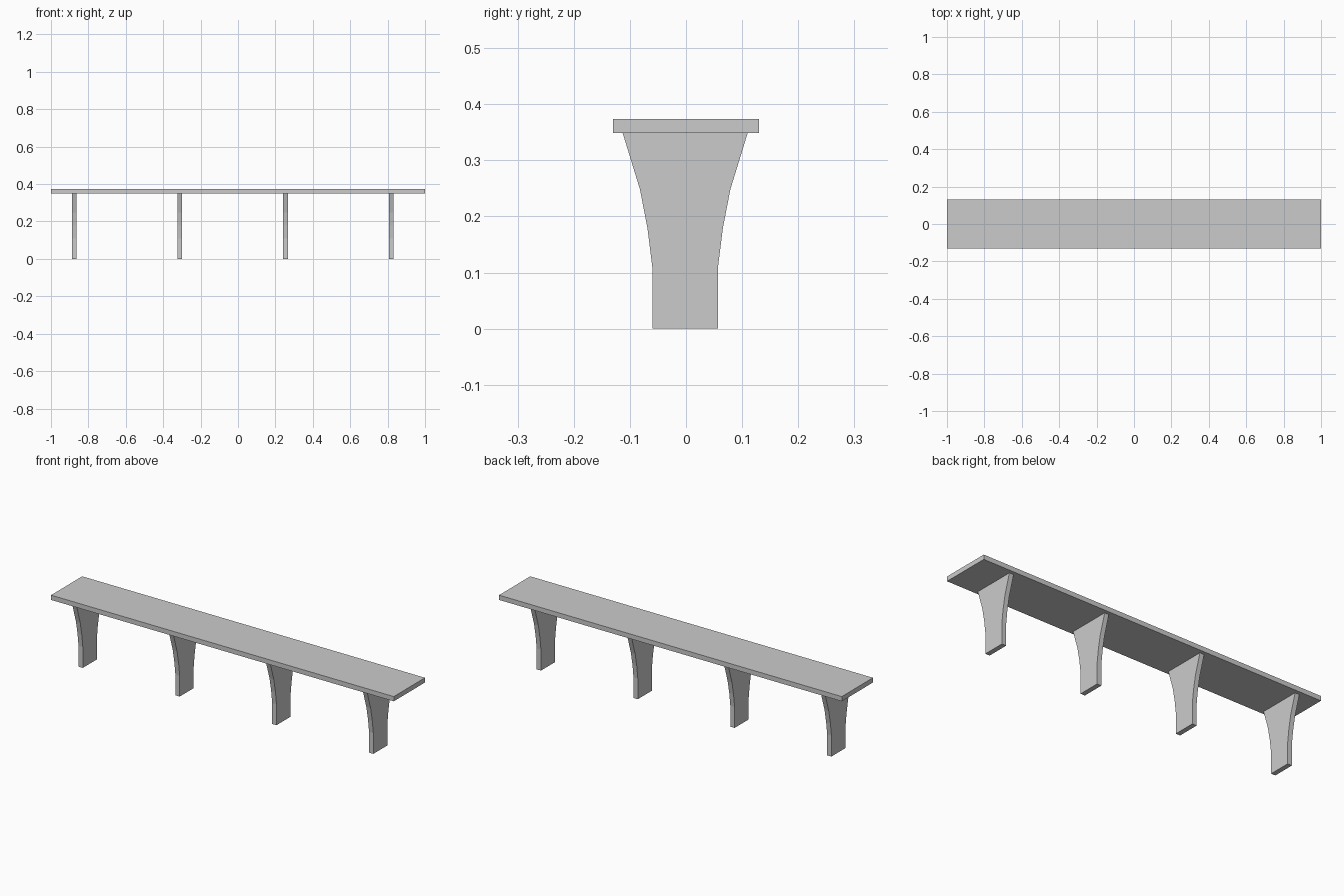
import bpy
import bmesh

if "Cube" in bpy.data.objects:
    bpy.data.objects.remove(bpy.data.objects["Cube"])

LEG_TOP = 0.349      # underside of the seat
LEG_Y = -0.0015      # legs sit a hair off the centre line
LEG_T = 0.025        # leg thickness along x


def new_object(name, bm):
    bmesh.ops.recalc_face_normals(bm, faces=bm.faces)
    mesh = bpy.data.meshes.new(name)
    bm.to_mesh(mesh)
    bm.free()
    obj = bpy.data.objects.new(name, mesh)
    bpy.context.collection.objects.link(obj)
    return obj


# Seat plank
bm = bmesh.new()
bmesh.ops.create_cube(bm, size=1)
bmesh.ops.scale(bm, vec=(2.0, 0.26, 0.025), verts=bm.verts)
seat = new_object("seat", bm)
seat.location.z = LEG_TOP + 0.0125

# Flared leg: half profile (half width, height), mirrored and extruded along x
half = [(0.0585, 0.0), (0.0585, 0.11), (0.067, 0.178), (0.0805, 0.248), (0.1115, LEG_TOP)]
profile = half + [(-w, z) for w, z in reversed(half)]

bm = bmesh.new()
face = bm.faces.new([bm.verts.new((-LEG_T / 2, y, z)) for y, z in profile])
ext = bmesh.ops.extrude_face_region(bm, geom=[face])
verts = [v for v in ext["geom"] if isinstance(v, bmesh.types.BMVert)]
bmesh.ops.translate(bm, vec=(LEG_T, 0, 0), verts=verts)
leg = new_object("leg_1", bm)

# Four evenly spaced legs sharing one mesh
for i in range(4):
    if i:
        leg = bpy.data.objects.new(f"leg_{i + 1}", leg.data)
        bpy.context.collection.objects.link(leg)
    leg.location = (-0.876 + 0.565 * i, LEG_Y, 0)
